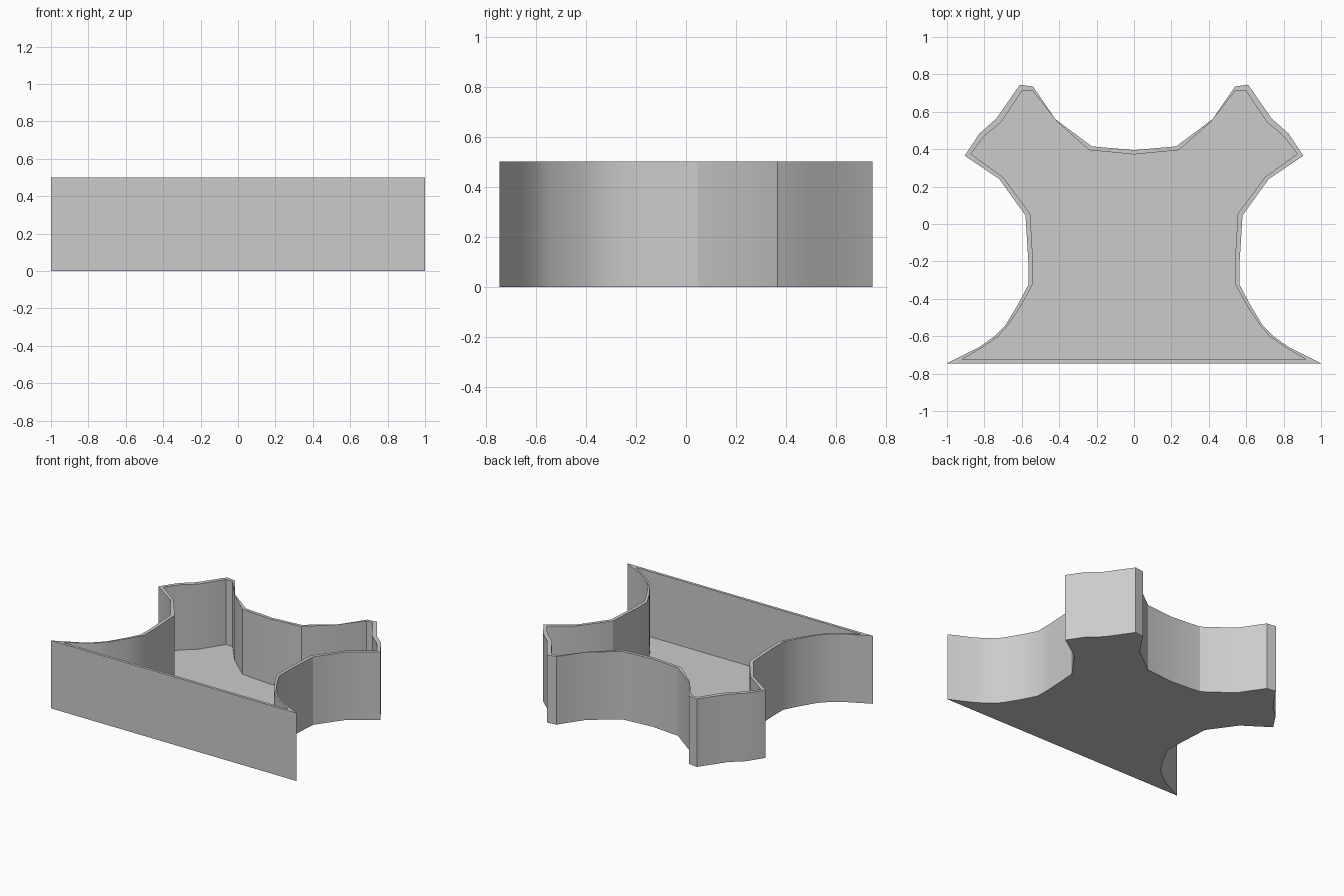
import bpy, bmesh, math

cube = bpy.data.objects.get("Cube")
if cube:
    bpy.data.objects.remove(cube, do_unlink=True)

HEIGHT, FLOOR = 0.5, 0.02

# Right half of the tray outline, from the front corner round to the back middle
OUTER = [(1, -.745), (.83, -.66), (.745, -.6), (.69, -.545), (.62, -.43), (.565, -.325),
         (.565, -.2), (.58, .045), (.72, .24), (.905, .365), (.825, .485), (.735, .565),
         (.61, .745), (.54, .735), (.42, .56), (.225, .415), (0, .395)]
INNER = [(.92, -.725), (.81, -.66), (.725, -.6), (.672, -.54), (.6, -.43), (.54, -.32),
         (.54, -.2), (.555, .055), (.7, .25), (.872, .375), (.8, .47), (.71, .545),
         (.597, .715), (.545, .715), (.41, .545), (.24, .395), (0, .372)]


def ring(bm, half, z):
    """Full closed ring of vertices from a mirrored half outline."""
    full = half + [(-x, y) for x, y in reversed(half[:-1])]
    return [bm.verts.new((x, y, z)) for x, y in full]


def bridge(bm, a, b):
    for i in range(len(a)):
        j = (i + 1) % len(a)
        bm.faces.new((a[i], a[j], b[j], b[i]))


# Shared wall and floor surfaces of the open tray
bm = bmesh.new()
rings = [ring(bm, OUTER, 0), ring(bm, OUTER, HEIGHT),
         ring(bm, INNER, HEIGHT), ring(bm, INNER, FLOOR)]
for a, b in zip(rings, rings[1:]):
    bridge(bm, a, b)
bm.faces.new(list(reversed(rings[0])))
bm.faces.new(rings[-1])
bmesh.ops.recalc_face_normals(bm, faces=bm.faces)

mesh = bpy.data.meshes.new("tray")
bm.to_mesh(mesh)
bm.free()
tray = bpy.data.objects.new("tray", mesh)
bpy.context.collection.objects.link(tray)

# Plain grey finish
grey = bpy.data.materials.new("light_grey")
grey.use_nodes = True
colour = (0.6, 0.6, 0.6, 1)
grey.diffuse_color = colour
grey.node_tree.nodes["Principled BSDF"].inputs["Base Color"].default_value = colour
mesh.materials.append(grey)

# Smooth curved walls, crisp corners and rim
bpy.context.view_layer.objects.active = tray
tray.select_set(True)
bpy.ops.object.shade_smooth_by_angle(angle=math.radians(30))
